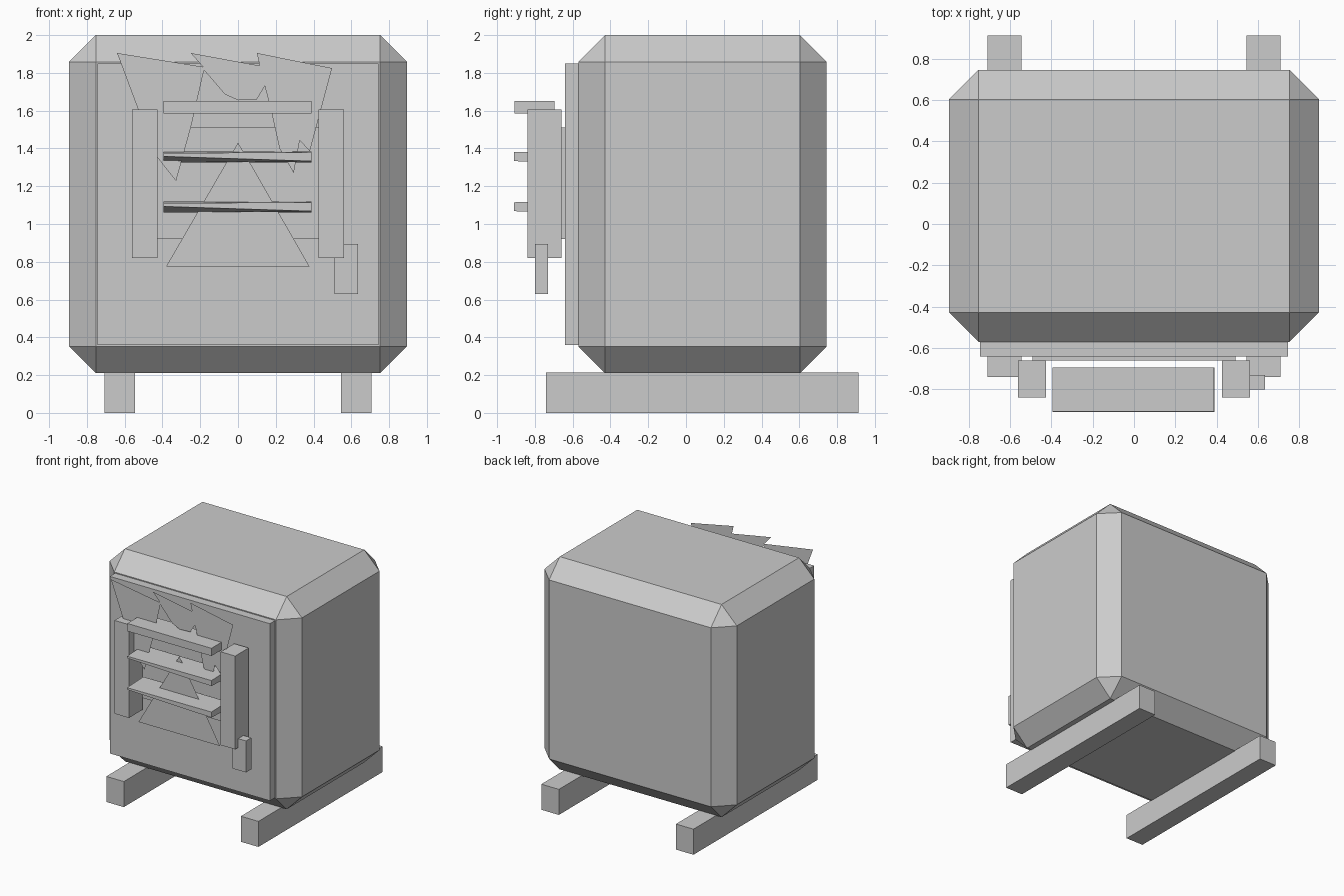
import bpy, bmesh

if "Cube" in bpy.data.objects:
    bpy.data.objects.remove(bpy.data.objects["Cube"])


def add_mesh(name, bm):
    mesh = bpy.data.meshes.new(name)
    bm.to_mesh(mesh)
    bm.free()
    obj = bpy.data.objects.new(name, mesh)
    bpy.context.collection.objects.link(obj)
    return obj


def box(name, x, y, z, chamfer=0, edit=None):
    """Box from (min, max) ranges, with an optional flat chamfer or vertex edit."""
    bm = bmesh.new()
    bmesh.ops.create_cube(bm, size=1)
    for v in bm.verts:
        for i, (a, b) in enumerate((x, y, z)):
            v.co[i] = a if v.co[i] < 0 else b
    if edit:
        for v in bm.verts:
            edit(v)
    if chamfer:
        bmesh.ops.bevel(bm, geom=bm.edges[:], offset=chamfer, segments=1,
                        affect='EDGES', profile=0.5)
    return add_mesh(name, bm)


def sheet(name, points, y):
    """Flat upright cut-out from an (x, z) outline."""
    bm = bmesh.new()
    bm.faces.new([bm.verts.new((px, y, pz)) for px, pz in points])
    bm.normal_update()
    if bm.faces[:][0].normal.y > 0:
        bmesh.ops.reverse_faces(bm, faces=bm.faces[:])
    return add_mesh(name, bm)


# Chamfered stove body and front door panels
box("stove_body", (-0.895, 0.895), (-0.57, 0.745), (0.21, 2.0), 0.142)
box("front_door", (-0.745, 0.745), (-0.64, -0.57), (0.36, 1.85))
box("fire_window", (-0.49, 0.49), (-0.66, -0.635), (0.92, 1.51))

# Mirrored skids and window posts
for side, s in (("left", -1), ("right", 1)):
    box(side + "_skid", tuple(sorted((s * 0.545, s * 0.708))),
        (-0.74, 0.912), (0, 0.215))
    box(side + "_window_post", tuple(sorted((s * 0.427, s * 0.562))),
        (-0.84, -0.66), (0.82, 1.605))

# Door handle
box("door_handle", (0.51, 0.635), (-0.80, -0.73), (0.63, 0.895))

# Grate bars: the upper one is square, the lower two pinch at the front left
box("grate_bar_top", (-0.395, 0.388), (-0.908, -0.695), (1.585, 1.65))
for i, z0 in enumerate((1.355, 1.09)):
    def pinch(v, z0=z0):
        if v.co.y < -0.8:
            if v.co.x < 0:
                v.co.z = z0 + (0.02 if v.co.z > z0 else 0.003)
            else:
                v.co.z = z0 + (0.025 if v.co.z > z0 else -0.022)
    box("grate_bar_lower_%d" % (i + 1), (-0.395, 0.39), (-0.91, -0.695),
        (z0 - 0.03, z0 + 0.03), edit=pinch)

# Jagged flame cut-out and glowing cone below it
sheet("flame", [
    (-0.64, 1.905), (-0.185, 1.832), (-0.25, 1.905), (0.115, 1.838),
    (0.10, 1.905), (0.498, 1.825), (0.38, 1.385), (0.327, 1.443),
    (0.295, 1.27), (0.22, 1.40), (0.18, 1.58), (0.142, 1.73),
    (0.10, 1.66), (0.0, 1.655), (-0.07, 1.687), (-0.18, 1.815),
    (-0.25, 1.51), (-0.328, 1.227), (-0.425, 1.35), (-0.53, 1.61)], -0.775)
sheet("ember_cone", [
    (-0.38, 0.776), (0.378, 0.776), (0.06, 1.33), (0.0, 1.43),
    (-0.05, 1.345)], -0.78)
